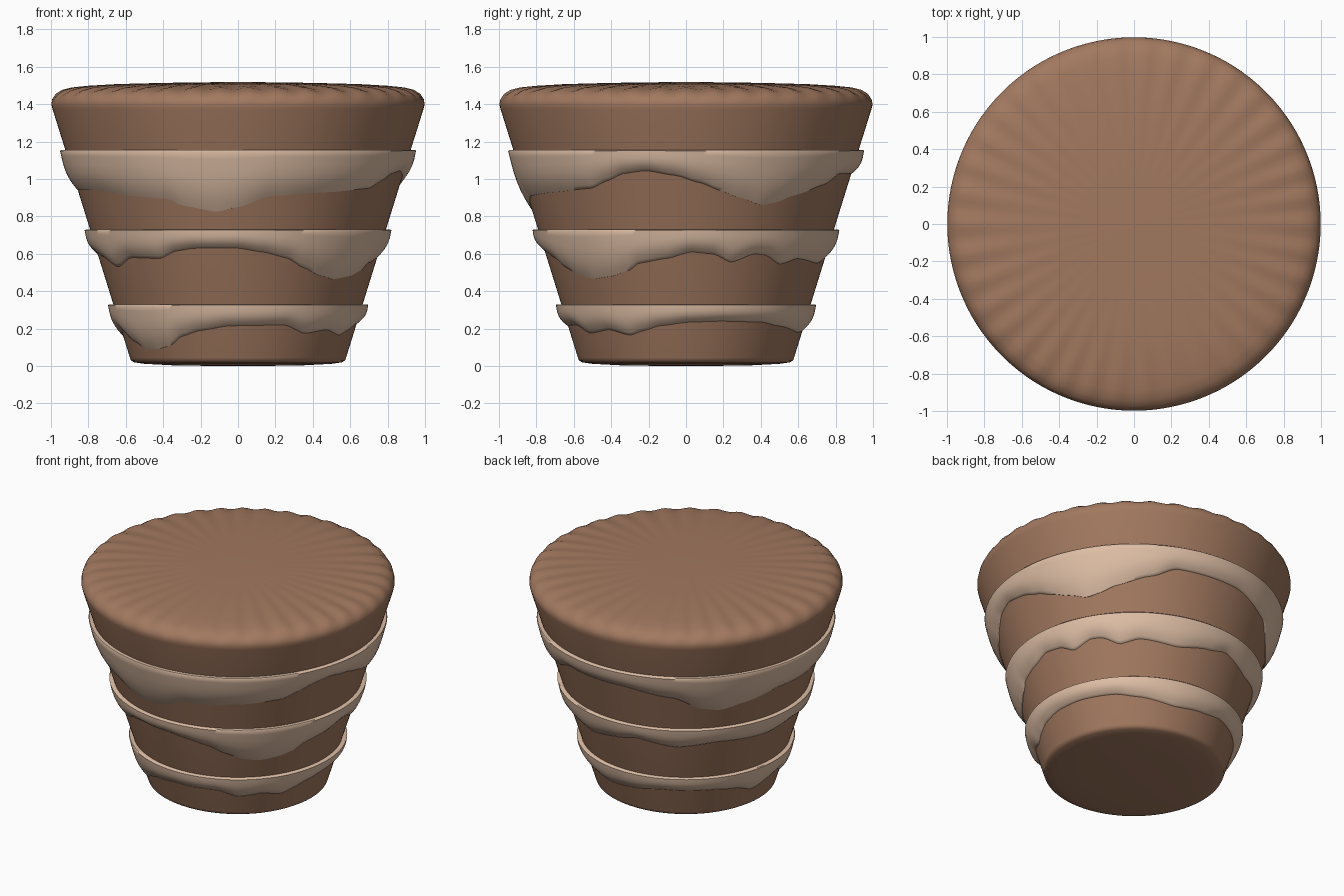
import bpy, math

if "Cube" in bpy.data.objects:
    bpy.data.objects.remove(bpy.data.objects["Cube"])

SEG = 192


def material(name, rgb):
    m = bpy.data.materials.new(name)
    m.diffuse_color = (*rgb, 1)
    m.use_nodes = True
    m.node_tree.nodes["Principled BSDF"].inputs["Base Color"].default_value = m.diffuse_color
    return m


BROWN = material("cocoa_brown", (0.36, 0.19, 0.115))
CREAM = material("cream_icing", (0.73, 0.515, 0.376))


def loft(name, rings, mat, caps=False, angle=50):
    """Skin a list of closed rings, each with SEG points."""
    verts = [p for ring in rings for p in ring]
    faces = []
    for k in range(len(rings) - 1):
        for i in range(SEG):
            j = (i + 1) % SEG
            faces.append((k * SEG + i, k * SEG + j, (k + 1) * SEG + j, (k + 1) * SEG + i))
    if caps:
        faces.append(tuple(reversed(range(SEG))))
        faces.append(tuple(range((len(rings) - 1) * SEG, len(rings) * SEG)))
    me = bpy.data.meshes.new(name)
    me.from_pydata(verts, [], faces)
    me.materials.append(mat)
    ob = bpy.data.objects.new(name, me)
    bpy.context.collection.objects.link(ob)
    bpy.context.view_layer.objects.active = ob
    ob.select_set(True)
    bpy.ops.object.shade_smooth_by_angle(angle=math.radians(angle))
    ob.select_set(False)
    return ob


def body_radius(z):
    return 0.578 + (z - 0.045) * 0.311


# Tapered body with a softly pleated, slightly domed top
# (radius, height, pleat strength)
profile = [(0.1, 0, 0), (0.35, 0.004, 0), (0.5, 0.012, 0), (0.555, 0.02, 0),
           (0.572, 0.03, 0), (0.578, 0.045, 0), (0.79, 0.727, 0), (0.93, 1.177, 0),
           (0.992, 1.375, 0), (0.998, 1.4, 0.1), (0.993, 1.425, 0.4), (0.975, 1.45, 0.8),
           (0.94, 1.471, 1), (0.89, 1.484, 0.9), (0.8, 1.495, 0.6), (0.65, 1.506, 0.25),
           (0.4, 1.514, 0), (0.1, 1.518, 0)]
rings = []
for r, z, p in profile:
    ring = []
    for i in range(SEG):
        a = 2 * math.pi * i / SEG
        wave = math.cos(38 * a + 0.8 * math.sin(3 * a)) * p
        ring.append((r * math.cos(a), r * math.sin(a), z + 0.006 * wave))
    rings.append(ring)
loft("cup_body", rings, BROWN, caps=True)


def sample(keys, deg):
    """Smooth periodic interpolation of (degrees, height) pairs."""
    n = len(keys)
    d = (deg - keys[0][0]) % 360
    for i in range(n):
        a0 = keys[i][0] - keys[0][0]
        a1 = keys[i + 1][0] - keys[0][0] if i + 1 < n else 360
        if a0 <= d < a1:
            t = (d - a0) / (a1 - a0)
            t = 0.5 * t + 0.5 * t * t * (3 - 2 * t)
            return keys[i][1] * (1 - t) + keys[(i + 1) % n][1] * t


def drip_band(name, top, keys):
    # (fraction down the drip, thickness): flat lip, rounded belly, thin edge
    section = [(0, -0.01), (0, 0.024), (0.03, 0.03), (0.15, 0.032), (0.35, 0.035),
               (0.55, 0.034), (0.7, 0.029), (0.82, 0.021), (0.92, 0.012), (1, 0.003), (1, -0.01)]
    rings = []
    for t, off in reversed(section):
        ring = []
        for i in range(SEG):
            a = 2 * math.pi * i / SEG
            z = top + (sample(keys, math.degrees(a)) - top) * t
            r = body_radius(z) + off
            ring.append((r * math.cos(a), r * math.sin(a), z))
        rings.append(ring)
    loft(name, rings, CREAM)


# Lower edge of each icing band: (degrees around, height)
drip_band("icing_band_upper", 1.155, [
    (-165, .94), (-149, .94), (-133, .91), (-117, .895), (-110, .855), (-98, .825), (-90, .85),
    (-78, .91), (-55, .93), (-36, .95), (-29, .99), (-22, 1.03), (-14, 1.045), (-4, 1.02),
    (5, .98), (12, .94), (20, .9), (29, .86), (35, .875), (42, .91), (58, .97), (68, 1.03),
    (98, 1.03), (120, .98), (132, .89), (140, .87), (150, .9), (168, .95)])
drip_band("icing_band_middle", 0.73, [
    (-164, .585), (-151, .53), (-140, .58), (-124, .575), (-116, .615), (-108, .63), (-90, .63),
    (-80, .61), (-70, .58), (-61, .525), (-53, .485), (-44, .465), (-34, .48), (-25, .51),
    (-20, .55), (-8, .575), (2, .61), (11, .6), (19, .555), (29, .6), (34, .595), (43, .545),
    (53, .575), (72, .55), (90, .59), (100, .62), (120, .58), (140, .61), (168, .59), (185, .61)])
drip_band("icing_band_lower", 0.33, [
    (-170, .2), (-155, .13), (-146, .095), (-137, .09), (-127, .11), (-119, .16), (-109, .19),
    (-94, .215), (-67, .22), (-55, .175), (-41, .195), (-29, .165), (-21, .19), (-13, .215),
    (2, .235), (17, .24), (39, .235), (51, .215), (75, .18), (95, .2), (110, .225),
    (140, .22), (155, .2), (168, .15)])
